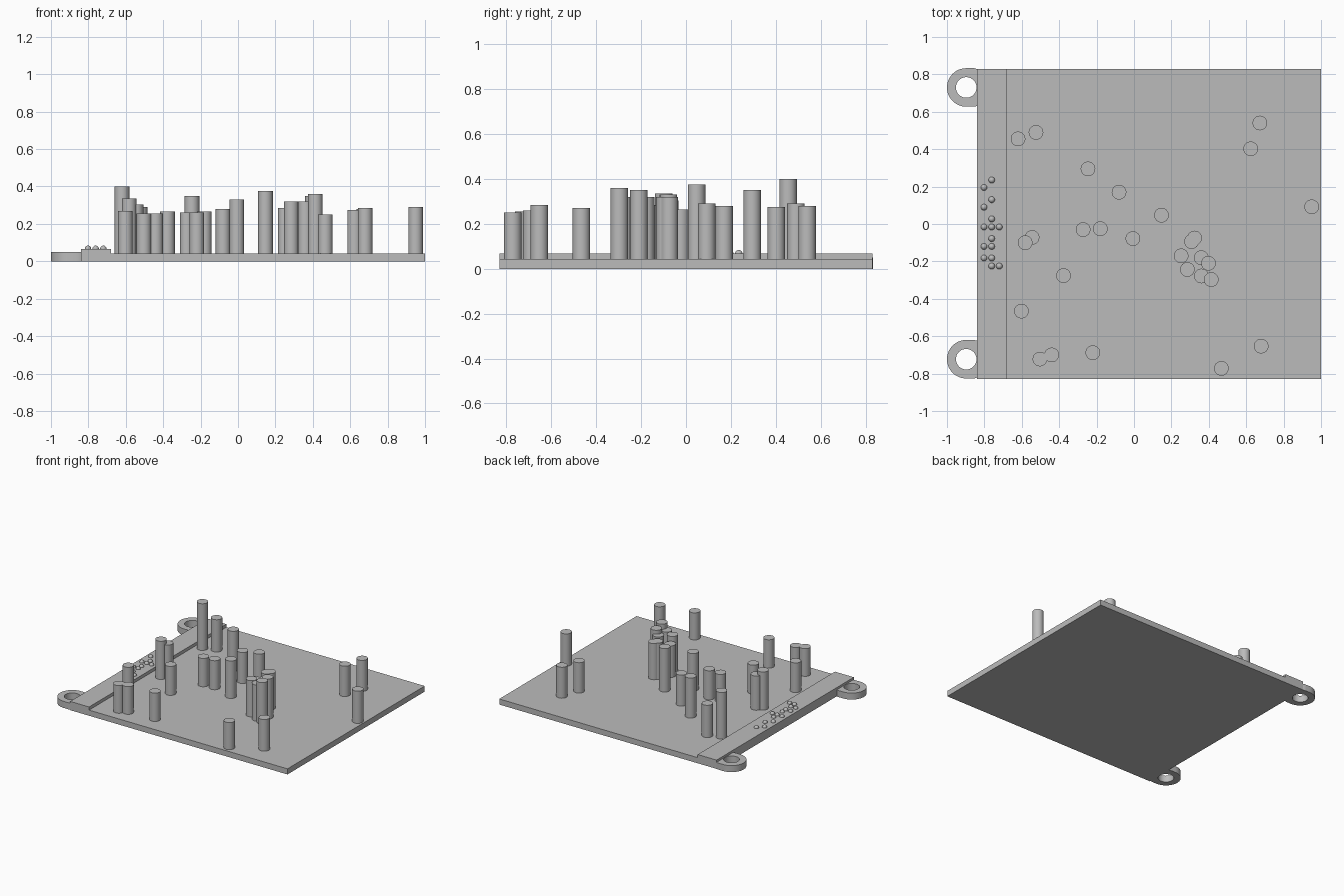
import bpy, bmesh, math

cube = bpy.data.objects.get("Cube")
if cube:
    bpy.data.objects.remove(cube, do_unlink=True)

grey = bpy.data.materials.new("plain grey")
grey.use_nodes = True
shade = (0.5, 0.5, 0.5, 1)
grey.diffuse_color = shade
grey.node_tree.nodes["Principled BSDF"].inputs["Base Color"].default_value = shade

PLATE_TOP, STRIP_TOP, TAB_TOP = 0.043, 0.067, 0.05
EDGE, HALF = -0.84, 0.83


def finish(name, bm, smooth=True):
    mesh = bpy.data.meshes.new(name)
    bmesh.ops.recalc_face_normals(bm, faces=bm.faces)
    bm.to_mesh(mesh)
    bm.free()
    obj = bpy.data.objects.new(name, mesh)
    bpy.context.collection.objects.link(obj)
    mesh.materials.append(grey)
    if smooth:
        bpy.ops.object.select_all(action="DESELECT")
        obj.select_set(True)
        bpy.context.view_layer.objects.active = obj
        bpy.ops.object.shade_smooth_by_angle(angle=math.radians(35))
    return obj


def extrude(name, outline, z0, z1, smooth=False):
    bm = bmesh.new()
    face = bm.faces.new([bm.verts.new((x, y, z0)) for x, y in outline])
    grown = bmesh.ops.extrude_face_region(bm, geom=[face])["geom"]
    verts = [v for v in grown if isinstance(v, bmesh.types.BMVert)]
    bmesh.ops.translate(bm, verts=verts, vec=(0, 0, z1 - z0))
    return finish(name, bm, smooth)


def rectangle(x0, x1):
    return [(x0, -HALF), (x1, -HALF), (x1, HALF), (x0, HALF)]


# Flat base and raised strip along its right edge
extrude("base_plate", rectangle(-0.68, 1), 0, PLATE_TOP)
extrude("raised_strip", rectangle(EDGE, -0.68), 0, STRIP_TOP)


# Rounded mounting tabs, each a ring with a straight run into the strip
def mounting_tab(name, cy):
    cx, outer, inner, n = -0.897, 0.103, 0.055, 48
    bm = bmesh.new()
    rings = []
    for z in (0, TAB_TOP):
        hole, rim = [], []
        for i in range(n):
            a = math.tau * i / n
            c, s = math.cos(a), math.sin(a)
            hole.append(bm.verts.new((cx + inner * c, cy + inner * s, z)))
            if c > 0.001:
                reach = min((EDGE - cx) / c, outer / max(abs(s), 0.001))
            else:
                reach = outer
            rim.append(bm.verts.new((cx + reach * c, cy + reach * s, z)))
        rings.append((hole, rim))
    (h0, r0), (h1, r1) = rings
    for i in range(n):
        j = (i + 1) % n
        for a, b in ((h0, r0), (r0, r1), (r1, h1), (h1, h0)):
            bm.faces.new((a[i], a[j], b[j], b[i]))
    finish(name, bm)


mounting_tab("back_mounting_tab", 0.73)
mounting_tab("front_mounting_tab", -0.723)

# Upright pins: x, y, top height
pins = [
    (-.62, .455, .40), (-.524, .49, .29), (.673, .54, .28), (.624, .402, .275),
    (-.246, .295, .35), (-.08, .17, .28), (.147, .047, .375), (.95, .092, .29),
    (-.272, -.03, .26), (-.18, -.025, .265), (-.006, -.078, .33),
    (-.545, -.072, .305), (-.582, -.10, .335), (.324, -.075, .32),
    (.308, -.094, .32), (.252, -.17, .285), (.36, -.18, .32), (.398, -.21, .35),
    (.285, -.243, .32), (.36, -.278, .32), (.413, -.297, .36),
    (-.377, -.276, .265), (-.602, -.466, .27), (-.503, -.722, .255),
    (-.44, -.70, .255), (-.22, -.688, .26), (.68, -.653, .285), (.467, -.772, .25),
]
circle = [(0.039 * math.cos(math.tau * i / 40), 0.039 * math.sin(math.tau * i / 40))
          for i in range(40)]
for k, (x, y, top) in enumerate(pins, 1):
    extrude(f"pin_{k}", [(x + u, y + v) for u, v in circle], PLATE_TOP, top, True)

# Small raised dots on the strip, in three columns
columns = {
    -.802: (.195, .09, -.016, -.12, -.182),
    -.761: (.235, .13, .027, -.016, -.078, -.12, -.182, -.225),
    -.72: (-.016, -.225),
}
for x, ys in columns.items():
    for y in ys:
        bm = bmesh.new()
        bmesh.ops.create_uvsphere(bm, u_segments=20, v_segments=12, radius=0.017)
        bmesh.ops.translate(bm, verts=bm.verts, vec=(x, y, STRIP_TOP))
        finish("raised_dot", bm)
